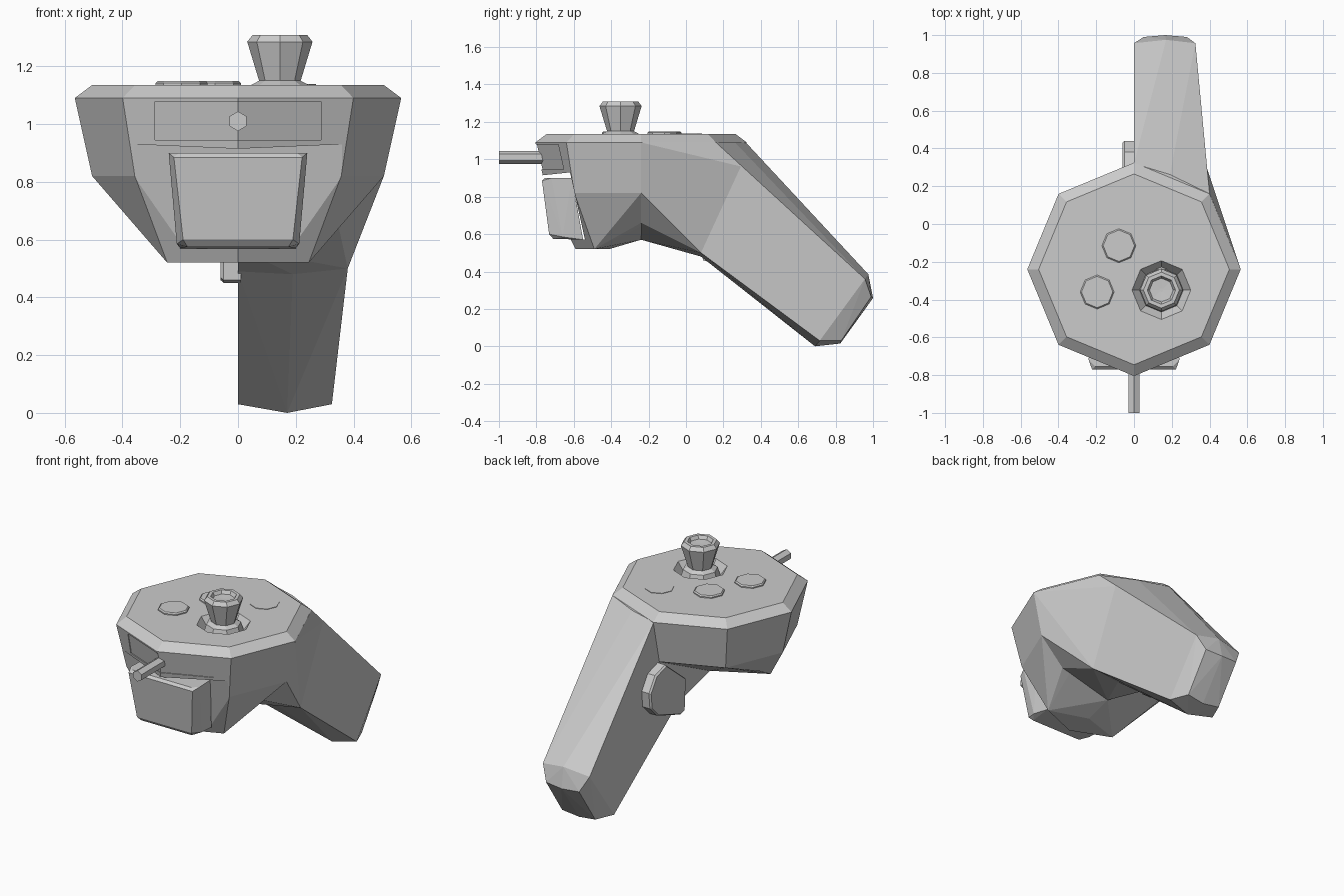
import bpy, bmesh, math
from mathutils import Vector

if "Cube" in bpy.data.objects:
    bpy.data.objects.remove(bpy.data.objects["Cube"])


def make(name, bm):
    bmesh.ops.recalc_face_normals(bm, faces=bm.faces)
    me = bpy.data.meshes.new(name)
    bm.to_mesh(me)
    bm.free()
    ob = bpy.data.objects.new(name, me)
    bpy.context.collection.objects.link(ob)
    return ob


def hull(name, pts):
    bm = bmesh.new()
    vs = [bm.verts.new(p) for p in pts]
    bmesh.ops.convex_hull(bm, input=vs)
    bmesh.ops.delete(bm, geom=[v for v in bm.verts if not v.link_faces], context='VERTS')
    bmesh.ops.dissolve_limit(bm, angle_limit=0.02, verts=bm.verts, edges=bm.edges)
    return make(name, bm)


def ring(r, z, n=8, cx=0.0, cy=-0.24):
    return [(cx + r * math.cos(2 * math.pi * i / n),
             cy + r * math.sin(2 * math.pi * i / n), z) for i in range(n)]


def lathe(name, profile, cx, cy, n=8):
    bm = bmesh.new()
    loops = [[bm.verts.new(p) for p in ring(r, z, n, cx, cy)] for r, z in profile]
    for a, b in zip(loops, loops[1:]):
        for i in range(n):
            j = (i + 1) % n
            bm.faces.new((a[i], a[j], b[j], b[i]))
    bm.faces.new(loops[0])
    bm.faces.new(loops[-1])
    return make(name, bm)


def both(pts):
    return [(s * x, y, z) for x, y, z in pts for s in (1, -1)]


def cut(target, cutter):
    cutter.hide_render = True
    m = target.modifiers.new("cut", 'BOOLEAN')
    m.operation = 'DIFFERENCE'
    m.solver = 'EXACT'
    m.object = cutter
    bpy.context.view_layer.objects.active = target
    bpy.ops.object.modifier_apply(modifier=m.name)
    bpy.data.objects.remove(cutter)


# Octagonal head with tapered underside
head = hull("head", ring(.505, 1.135) + ring(.565, 1.09) + ring(.505, .82)
            + [(0, -.59, .52), (0, -.41, .52), (0, -.24, .57)]
            + both([(.245, -.49, .52), (.345, -.24, .66)]))

# Trigger pocket and thumbstick well
cut(head, hull("pocket_cutter", both([(.6, -.62, .93), (.6, -.54, .57),
                                      (.6, -.95, .57), (.6, -.95, .895)])))
cut(head, lathe("well_cutter", [(.115, 1.08), (.157, 1.137), (.157, 1.2)], .145, -.35))

# Shallow front panel, one recess for each side of the front edge
for s in (1, -1):
    pts = []
    for z in (.945, 1.078):
        R = .565 - .06 * (1.09 - z) / .27
        for x in (-.001, .288):
            pts += [(s * x, -.24 - R + .414 * x + .006, z), (s * x, -.9, z)]
    cut(head, hull("panel_cutter", pts))

# Handle, flat on its left side, with a shoulder joining it to the head
start = [(0, .32, 1.09), (.19, .262, 1.09), (.40, .16, 1.09), (.385, .30, .96),
         (.38, .08, .50), (.19, .08, .48), (0, .08, .49)]
hull("handle_shoulder", start + [(.565, -.24, 1.09), (.505, -.24, .82),
                                 (.345, -.24, .66), (0, -.24, .57), (0, -.24, 1.09)])
hull("handle", start + [
    (0, .957, .36), (.17, .975, .385), (.325, .957, .36),
    (.325, .715, .03), (.17, .69, 0), (0, .715, .03),
    (.05, .99, .265), (.165, 1.0, .258), (.28, .99, .265),
    (.28, .83, .03), (.165, .825, .015), (.05, .83, .03)])

# Side grip button
side = [(.09, .46), (.13, .45), (.36, .53), (.43, .60), (.44, .70),
        (.38, .79), (.28, .82), (.08, .66)]
c = Vector((.27, .64))
hull("grip_button", [(.01, y, z) for y, z in side] + [(-.05, y, z) for y, z in side]
     + [(-.06, *(c + (Vector(p) - c) * .95)) for p in side])

# Front trigger
hull("trigger", both([(.222, -.77, .885), (.205, -.755, .9), (.19, -.732, .60),
                      (.175, -.71, .575), (.24, -.72, .9), (.212, -.66, .585),
                      (.235, -.61, .9), (.20, -.55, .57)]))

# Front pin
pin = lathe("front_pin", [(.034, .0), (.034, .26)], 0, 0, 6)
pin.rotation_euler = (math.pi / 2, 0, math.pi)
for v in pin.data.vertices:
    x, y, z = v.co
    v.co = (y, -1.0 + z, 1.01 + x)
pin.rotation_euler = (0, 0, 0)

# Face buttons and flush menu button
for name, x, y in (("upper_button", -.08, -.115), ("lower_button", -.195, -.36)):
    lathe(name, [(.09, 1.12), (.09, 1.142), (.083, 1.149)], x, y)
lathe("menu_button", [(.085, 1.12), (.085, 1.138)], .185, 0)

# Thumbstick with skirt and dished cap
lathe("thumbstick", [(.118, 1.075), (.10, 1.135), (.072, 1.15), (.113, 1.285),
                     (.095, 1.308), (.075, 1.308), (.063, 1.288), (.01, 1.285)], .145, -.35)
